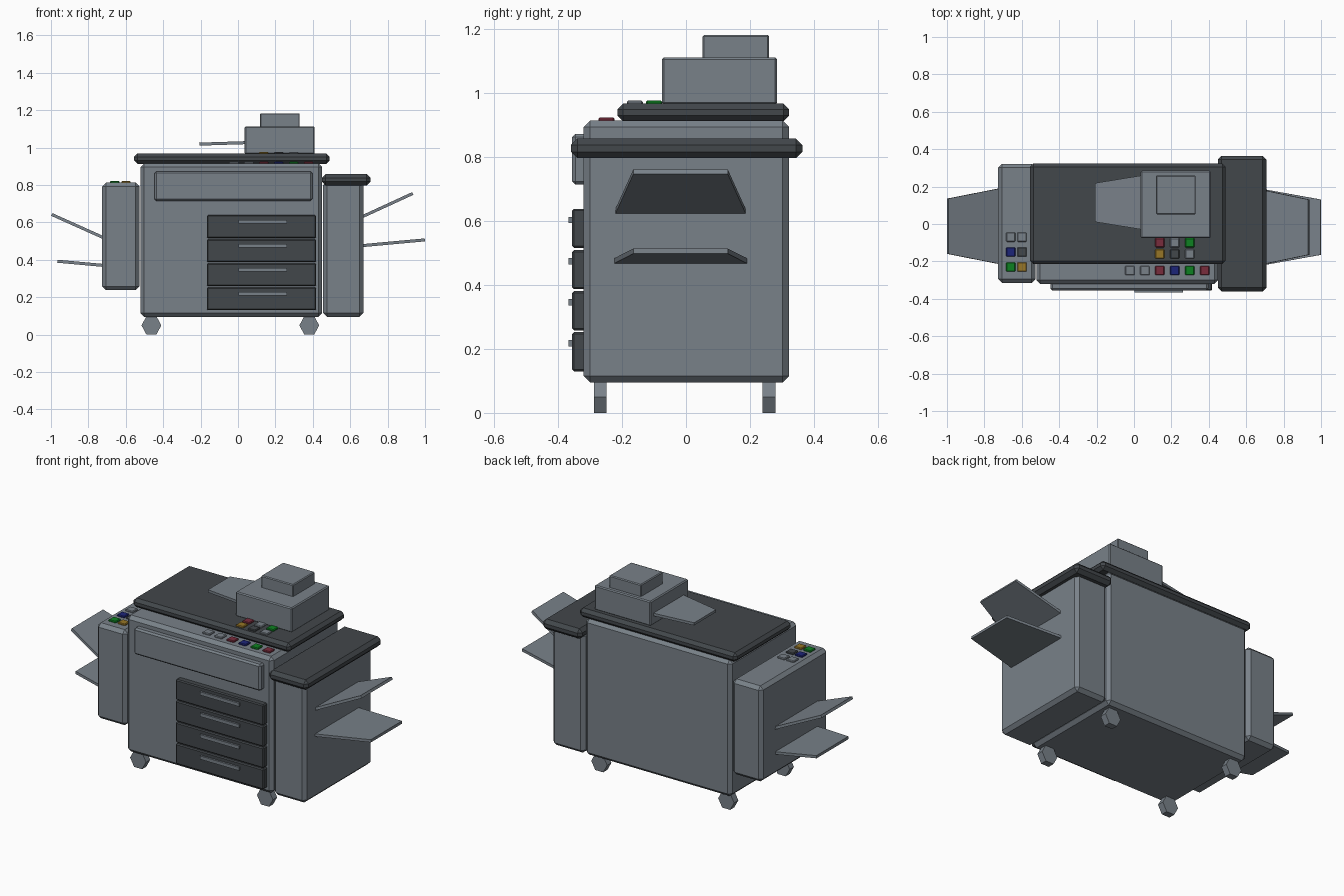
import bpy, bmesh, math

if "Cube" in bpy.data.objects:
    bpy.data.objects.remove(bpy.data.objects["Cube"])


def material(name, rgb):
    m = bpy.data.materials.new(name)
    m.diffuse_color = (*rgb, 1)
    m.use_nodes = True
    m.node_tree.nodes["Principled BSDF"].inputs["Base Color"].default_value = m.diffuse_color
    return m


GREY = material("body grey", (0.19, 0.22, 0.25))
DARK = material("dark grey", (0.055, 0.063, 0.070))
RED = material("button red", (0.19, 0.025, 0.045))
GREEN = material("button green", (0.004, 0.22, 0.015))
BLUE = material("button blue", (0.012, 0.018, 0.19))
AMBER = material("button amber", (0.31, 0.18, 0.02))


def finish(name, bm, mat):
    bmesh.ops.recalc_face_normals(bm, faces=bm.faces)
    me = bpy.data.meshes.new(name)
    bm.to_mesh(me)
    bm.free()
    me.materials.append(mat)
    ob = bpy.data.objects.new(name, me)
    bpy.context.collection.objects.link(ob)
    return ob


def box(name, x, y, z, mat, bevel=0.0):
    """Box from (min, max) ranges with a single flat chamfer."""
    bm = bmesh.new()
    bmesh.ops.create_cube(bm, size=1)
    for v in bm.verts:
        v.co = [lo + (c + 0.5) * (hi - lo) for c, (lo, hi) in zip(v.co, (x, y, z))]
    if bevel:
        bmesh.ops.bevel(bm, geom=bm.edges[:], offset=bevel, segments=1,
                        affect='EDGES', profile=0.5)
    return finish(name, bm, mat)


def tray(name, inner, outer, yc, w_in, w_out, t=0.016):
    """Tapered sloping plate; inner and outer are (x, z) end points."""
    dx, dz = outer[0] - inner[0], outer[1] - inner[1]
    n = math.hypot(dx, dz)
    nx, nz = -dz / n * t / 2, dx / n * t / 2
    bm = bmesh.new()
    rings = []
    for (px, pz), w in ((inner, w_in), (outer, w_out)):
        rings.append([bm.verts.new((px + s * nx, yc + e * w, pz + s * nz))
                      for s, e in ((1, 1), (1, -1), (-1, -1), (-1, 1))])
    a, b = rings
    bm.faces.new(a)
    bm.faces.new(b)
    for i in range(4):
        j = (i + 1) % 4
        bm.faces.new((a[i], a[j], b[j], b[i]))
    return finish(name, bm, GREY)


# Cabinets
box("main_body", (-0.522, 0.45), (-0.32, 0.322), (0.095, 0.915), GREY, 0.02)
box("right_cabinet", (0.455, 0.67), (-0.32, 0.322), (0.095, 0.82), GREY, 0.02)
box("left_finisher", (-0.726, -0.527), (-0.315, 0.322), (0.238, 0.812), GREY, 0.02)

# Lids
box("right_cabinet_lid", (0.448, 0.708), (-0.36, 0.364), (0.797, 0.858), DARK, 0.02)
box("scanner_lid", (-0.556, 0.49), (-0.215, 0.323), (0.913, 0.968), DARK, 0.018)

# Document feeder
box("feeder_base", (0.036, 0.41), (-0.075, 0.285), (0.965, 1.112), GREY, 0.006)
box("feeder_top", (0.117, 0.33), (0.052, 0.26), (1.105, 1.183), GREY, 0.005)
tray("feeder_tray", (0.045, 1.026), (-0.207, 1.018), 0.115, 0.145, 0.104)

# Front panel and paper drawers
box("front_panel", (-0.446, 0.397), (-0.356, -0.31), (0.714, 0.873), GREY, 0.01)
for i in range(4):
    z = 0.13 + i * 0.1285
    box(f"drawer_{i + 1}", (-0.167, 0.418), (-0.356, -0.31), (z, z + 0.123), DARK, 0.006)
    box(f"drawer_handle_{i + 1}", (0.003, 0.262), (-0.367, -0.35),
        (z + 0.078, z + 0.098), GREY)

# Paper trays on both sides
tray("left_upper_tray", (-0.715, 0.516), (-0.996, 0.642), -0.012, 0.203, 0.148)
tray("left_lower_tray", (-0.715, 0.369), (-0.966, 0.392), -0.012, 0.203, 0.152)
tray("right_upper_tray", (0.66, 0.628), (0.934, 0.754), -0.017, 0.205, 0.148)
tray("right_lower_tray", (0.66, 0.475), (0.999, 0.506), -0.017, 0.209, 0.148)

# Hexagonal casters
for sx, x in (("left", -0.463), ("right", 0.381)):
    for sy, y in (("front", -0.268), ("back", 0.26)):
        bm = bmesh.new()
        rings = [[bm.verts.new((x + 0.053 * math.cos(k * math.pi / 3), y + d,
                                0.049 + 0.0566 * math.sin(k * math.pi / 3)))
                  for k in range(6)] for d in (-0.02, 0.02)]
        for r in rings:
            bm.faces.new(r)
        for k in range(6):
            j = (k + 1) % 6
            bm.faces.new((rings[0][k], rings[0][j], rings[1][j], rings[1][k]))
        finish(f"{sy}_{sx}_caster", bm, GREY)

# Button rows: (group, surface height, y, x of first, spacing, colours)
ROWS = [
    ("lid_button", 0.968, -0.10, 0.138, 0.08, (RED, GREY, GREEN)),
    ("lid_lower_button", 0.968, -0.16, 0.138, 0.08, (AMBER, DARK, GREY)),
    ("body_button", 0.915, -0.249, -0.022, 0.08, (GREY, GREY, RED, BLUE, GREEN, RED)),
    ("finisher_back_button", 0.812, -0.07, -0.659, 0.06, (GREY, GREY)),
    ("finisher_middle_button", 0.812, -0.15, -0.659, 0.06, (BLUE, DARK)),
    ("finisher_front_button", 0.812, -0.23, -0.659, 0.06, (GREEN, AMBER)),
]
for name, z, y, x0, step, colours in ROWS:
    for i, mat in enumerate(colours):
        x = x0 + i * step
        box(f"{name}_{i + 1}", (x - 0.025, x + 0.025), (y - 0.025, y + 0.025),
            (z - 0.006, z + 0.009), mat, 0.004)
